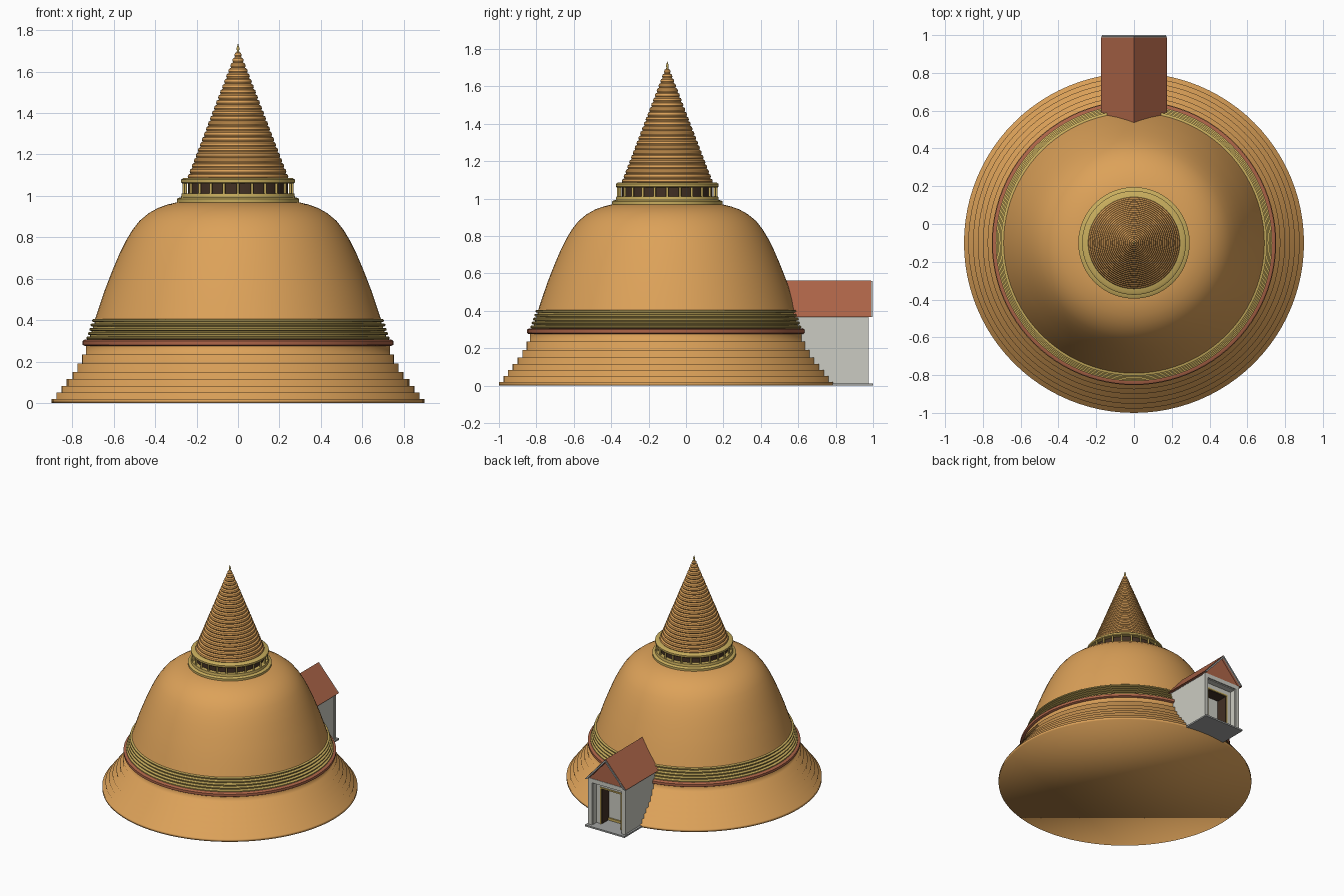
import bpy, bmesh, math
from mathutils import Matrix

if "Cube" in bpy.data.objects:
    bpy.data.objects.remove(bpy.data.objects["Cube"])

CY = -0.10      # y of the tower axis
SEG = 96


def material(name, rgb):
    m = bpy.data.materials.new(name)
    m.diffuse_color = (*rgb, 1)
    m.use_nodes = True
    m.node_tree.nodes["Principled BSDF"].inputs["Base Color"].default_value = m.diffuse_color
    return m


ORANGE = material("ochre plaster", (0.72, 0.36, 0.10))
GOLD = material("dull gold", (0.58, 0.42, 0.11))
RED = material("terracotta", (0.42, 0.13, 0.065))
WHITE = material("pale wall", (0.60, 0.60, 0.54))
GREY = material("grey stone", (0.36, 0.37, 0.36))
DARK = material("dark brown", (0.055, 0.03, 0.018))


def add_object(name, bm, mat, smooth=None):
    bmesh.ops.recalc_face_normals(bm, faces=bm.faces)
    me = bpy.data.meshes.new(name)
    bm.to_mesh(me)
    bm.free()
    ob = bpy.data.objects.new(name, me)
    bpy.context.collection.objects.link(ob)
    me.materials.append(mat)
    if smooth is not None:
        bpy.ops.object.select_all(action='DESELECT')
        ob.select_set(True)
        bpy.context.view_layer.objects.active = ob
        if smooth >= 180:
            bpy.ops.object.shade_smooth()
        else:
            bpy.ops.object.shade_smooth_by_angle(angle=math.radians(smooth))
    return ob


def lathe(name, profile, mat, smooth=35, cap_bottom=True, cap_top=True):
    """Revolve (radius, z) points around the tower axis."""
    bm = bmesh.new()
    rings = []
    for r, z in profile:
        rings.append([bm.verts.new((r * math.cos(2 * math.pi * i / SEG),
                                    CY + r * math.sin(2 * math.pi * i / SEG), z))
                      for i in range(SEG)])
    for a, b in zip(rings, rings[1:]):
        for i in range(SEG):
            j = (i + 1) % SEG
            bm.faces.new((a[i], a[j], b[j], b[i]))
    if cap_bottom:
        bm.faces.new(rings[0])
    if cap_top:
        bm.faces.new(rings[-1])
    return add_object(name, bm, mat, smooth)


def boxes(name, spans, mat):
    """One object from boxes given as (x0, x1, y0, y1, z0, z1)."""
    bm = bmesh.new()
    for x0, x1, y0, y1, z0, z1 in spans:
        mtx = Matrix.Translation(((x0 + x1) / 2, (y0 + y1) / 2, (z0 + z1) / 2)) @ \
            Matrix.Diagonal((x1 - x0, y1 - y0, z1 - z0, 1))
        bmesh.ops.create_cube(bm, size=1, matrix=mtx)
    return add_object(name, bm, mat)


def prism(name, outline, y0, y1, mat):
    """Extrude an (x, z) outline along y."""
    bm = bmesh.new()
    a = [bm.verts.new((x, y0, z)) for x, z in outline]
    b = [bm.verts.new((x, y1, z)) for x, z in outline]
    bm.faces.new(a)
    bm.faces.new(b)
    for i in range(len(a)):
        j = (i + 1) % len(a)
        bm.faces.new((a[i], a[j], b[j], b[i]))
    return add_object(name, bm, mat)


def opening(x_out, x_in, y0, y1, z0, z_in, z_out):
    """Two jambs and a lintel."""
    return [(-x_out, -x_in, y0, y1, z0, z_out), (x_in, x_out, y0, y1, z0, z_out),
            (-x_in, x_in, y0, y1, z_in, z_out)]


# stepped skirt
tops = [0.02, 0.05, 0.083, 0.115, 0.15, 0.19, 0.235, 0.28]
radii = [0.90, 0.877, 0.852, 0.827, 0.80, 0.775, 0.753, 0.735]
skirt, z = [], 0.0
for r, top in zip(radii, tops):
    skirt += [(r, z), (r, top)]
    z = top
lathe("stepped_skirt", skirt, ORANGE, smooth=180, cap_top=False)

# rounded terracotta band
band = [(0.70, 0.275), (0.74, 0.275), (0.75, 0.281), (0.75, 0.300),
        (0.74, 0.306), (0.70, 0.306)]
lathe("terracotta_band", band, RED, cap_bottom=False, cap_top=False)

# stack of gold mouldings with grooves between
for i in range(5):
    z0 = 0.306 + i * 0.021
    r = 0.732 - i * 0.007
    lathe("gold_moulding", [(r - 0.04, z0), (r - 0.006, z0), (r, z0 + 0.004),
                            (r, z0 + 0.011), (r - 0.006, z0 + 0.015), (r - 0.018, z0 + 0.015),
                            (r - 0.018, z0 + 0.021), (r - 0.04, z0 + 0.021)],
          GOLD, cap_bottom=False, cap_top=False)

# bell dome
dome = [(0.695, 0.39), (0.672, 0.46), (0.645, 0.54), (0.622, 0.60), (0.598, 0.66),
        (0.57, 0.725), (0.54, 0.785), (0.51, 0.835), (0.475, 0.88), (0.43, 0.917),
        (0.385, 0.942), (0.34, 0.958), (0.29, 0.970), (0.20, 0.975)]
lathe("bell_dome", dome, ORANGE, smooth=50, cap_bottom=False)

# gold collar, dark drum, colonnade and upper ring
lathe("lower_collar", [(0.295, 0.965), (0.295, 0.985), (0.287, 0.99), (0.275, 0.993),
                       (0.272, 1.012), (0.22, 1.012)], GOLD)
lathe("dark_drum", [(0.242, 1.005), (0.242, 1.07)], DARK)
bm = bmesh.new()
for i in range(24):
    a = 2 * math.pi * i / 24
    bmesh.ops.create_cone(bm, cap_ends=True, segments=8, radius1=0.007, radius2=0.007, depth=0.056,
                          matrix=Matrix.Translation((0.262 * math.cos(a),
                                                     CY + 0.262 * math.sin(a), 1.037)))
add_object("colonnade", bm, GOLD, 50)
lathe("upper_ring", [(0.235, 1.06), (0.27, 1.06), (0.275, 1.065), (0.275, 1.078),
                     (0.265, 1.085), (0.22, 1.088)], GOLD)

# ringed spire
N = 24
spire = []
for i in range(N):
    z0 = 1.083 + 0.612 * i / N
    h = 0.612 / N
    r = 0.243 - 0.235 * i / N
    spire += [(r - 0.004, z0), (r, z0 + 0.3 * h), (r - 0.003, z0 + 0.75 * h),
              (max(r - 0.012, 0.003), z0 + 0.97 * h)]
lathe("ringed_spire", spire, ORANGE, smooth=40)

# finial
lathe("finial", [(0.008, 1.69), (0.005, 1.70), (0.008, 1.712), (0.004, 1.722),
                 (0.001, 1.733)], GOLD)

# rear shrine: floor slab, walls and front frame
boxes("shrine_floor", [(-0.17, 0.17, 0.60, 1.0, 0.0, 0.012)], GREY)
boxes("shrine_walls", opening(0.155, 0.125, 0.50, 0.965, 0.005, 0.335, 0.372), WHITE)
boxes("front_frame", opening(0.160, 0.128, 0.955, 0.975, 0.012, 0.34, 0.372), WHITE)

# inner doorway: pale jambs, gold trim, dark lining, pale back panel
boxes("inner_wall", opening(0.126, 0.092, 0.80, 0.92, 0.012, 0.295, 0.336), WHITE)
boxes("door_trim", opening(0.094, 0.083, 0.84, 0.926, 0.012, 0.287, 0.298)
      + [(-0.083, 0.083, 0.832, 0.842, 0.012, 0.03)], GOLD)
boxes("door_lining", opening(0.092, 0.080, 0.80, 0.918, 0.012, 0.284, 0.296), DARK)
boxes("door_panel", [(-0.09, 0.09, 0.80, 0.832, 0.012, 0.295)], WHITE)

# gable roof, its pale verge trim, and ceiling
EX, EZ, RZ = 0.175, 0.368, 0.563
prism("gable_fill", [(-0.15, 0.372), (0.15, 0.372), (0, 0.54)], 0.45, 0.972, RED)
prism("roof", [(-EX, EZ), (0, RZ), (EX, EZ), (EX - 0.018, EZ), (0, RZ - 0.02),
               (-EX + 0.018, EZ)], 0.45, 0.988, RED)
prism("verge_trim", [(-EX + 0.003, EZ), (0, RZ - 0.004), (EX - 0.003, EZ), (EX - 0.018, EZ),
                     (0, RZ - 0.021), (-EX + 0.018, EZ)], 0.986, 0.996, GREY)
boxes("ceiling", [(-0.157, 0.157, 0.50, 0.97, 0.366, 0.374)], GREY)
